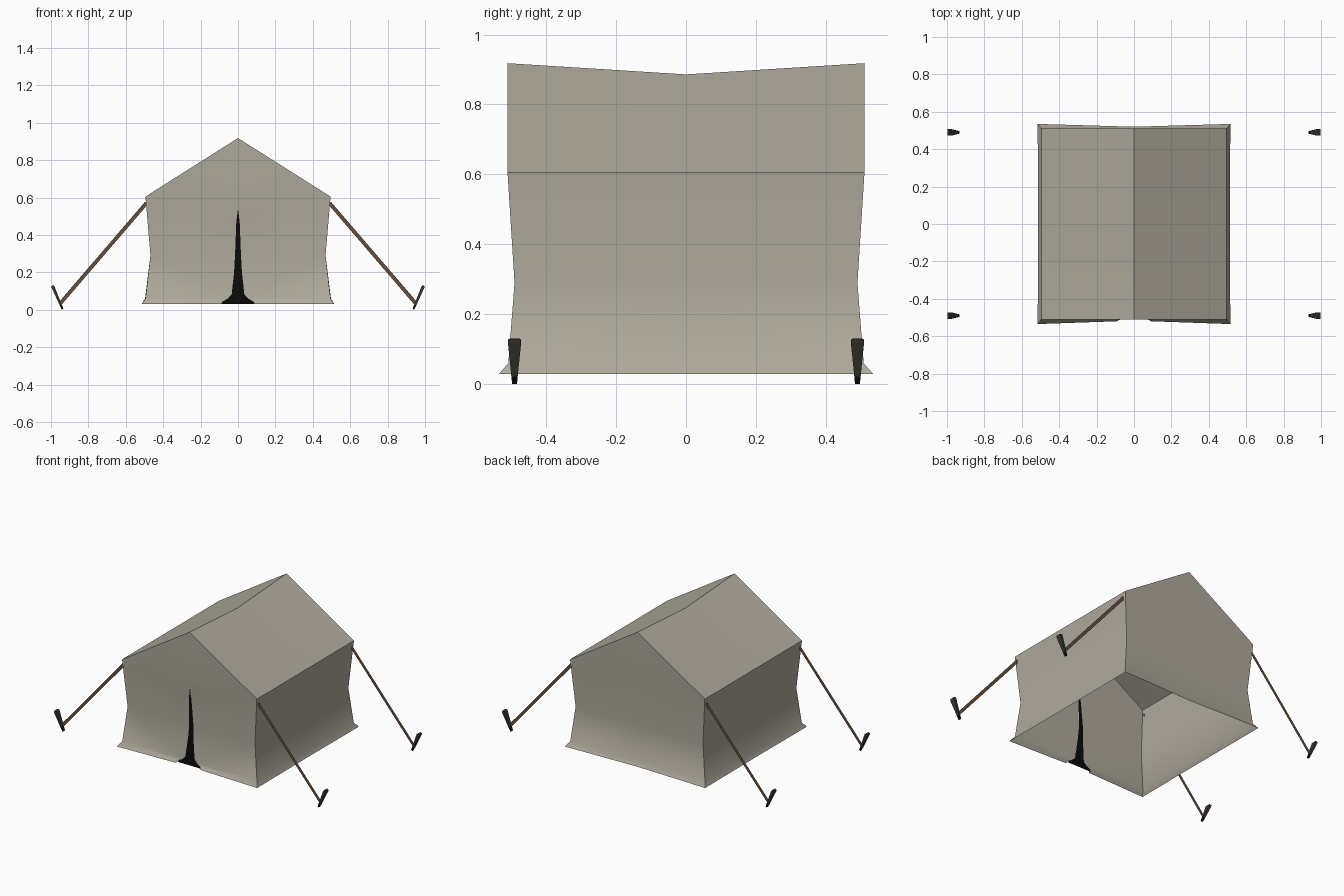
import bpy, bmesh, math
from mathutils import Vector

if "Cube" in bpy.data.objects:
    bpy.data.objects.remove(bpy.data.objects["Cube"])


def material(name, rgb):
    m = bpy.data.materials.new(name)
    m.diffuse_color = (*rgb, 1)
    m.use_nodes = True
    m.node_tree.nodes["Principled BSDF"].inputs["Base Color"].default_value = m.diffuse_color
    return m


CANVAS = material("grey beige canvas", (0.43, 0.40, 0.33))
ROPE = material("brown rope", (0.125, 0.075, 0.045))
STAKE = material("dark olive metal", (0.042, 0.042, 0.032))
BLACK = material("black", (0.003, 0.003, 0.003))


def finish(bm, name, mats, smooth=None, recalc=True):
    bmesh.ops.remove_doubles(bm, verts=bm.verts, dist=0.0005)
    if recalc:
        bmesh.ops.recalc_face_normals(bm, faces=bm.faces)
    me = bpy.data.meshes.new(name)
    bm.to_mesh(me)
    bm.free()
    ob = bpy.data.objects.new(name, me)
    bpy.context.collection.objects.link(ob)
    for m in mats:
        me.materials.append(m)
    if smooth:
        bpy.context.view_layer.objects.active = ob
        ob.select_set(True)
        bpy.ops.object.shade_smooth_by_angle(angle=math.radians(smooth))
        ob.select_set(False)
    return ob


def poly(bm, pts):
    f = bm.faces.new([bm.verts.new(p) for p in pts])
    return f


# Wall rows: z, corner x, corner y, mid-side x, mid-end y
ROWS = [(0.03, 0.515, 0.535, 0.513, 0.52), (0.06, 0.495, 0.508, 0.497, 0.506),
        (0.29, 0.468, 0.49, 0.468, 0.49), (0.605, 0.495, 0.51, 0.495, 0.51)]
RIDGE, SAG = 0.918, 0.886

# Door slit: z, half width
SLIT = [(0.03, 0.09), (0.045, 0.08), (0.06, 0.055), (0.08, 0.034), (0.2, 0.021),
        (0.29, 0.016), (0.47, 0.009), (0.54, 0.0)]


def mid_y(z):
    for a, b in zip(ROWS, ROWS[1:]):
        if z <= b[0]:
            t = (z - a[0]) / (b[0] - a[0])
            return a[4] + t * (b[4] - a[4])
    return ROWS[-1][4]


# Canvas shell: side walls, roof, back wall and split front wall
bm = bmesh.new()
for s in (-1, 1):
    for lo, hi in zip(ROWS, ROWS[1:]):
        for e in (-1, 1):
            # side wall half
            poly(bm, [(s * lo[1], e * lo[2], lo[0]), (s * lo[3], 0, lo[0]),
                      (s * hi[3], 0, hi[0]), (s * hi[1], e * hi[2], hi[0])])
        # back wall half
        poly(bm, [(s * lo[1], lo[2], lo[0]), (0, lo[4], lo[0]),
                  (0, hi[4], hi[0]), (s * hi[1], hi[2], hi[0])])
        # front wall half, following the slit edge
        edge = [(s * w, -mid_y(z), z) for z, w in SLIT if lo[0] <= z <= hi[0]]
        if hi is ROWS[-1]:
            edge.append((0, -hi[4], hi[0]))
        poly(bm, [(s * lo[1], -lo[2], lo[0])] + edge + [(s * hi[1], -hi[2], hi[0])])
    z, x, y = ROWS[-1][:3]
    for e in (-1, 1):
        # roof slope half and gable half
        poly(bm, [(s * x, e * y, z), (s * x, 0, z), (0, 0, SAG), (0, e * y, RIDGE)])
        poly(bm, [(s * x, e * y, z), (0, e * y, z), (0, e * y, RIDGE)])
finish(bm, "tent_canvas", [CANVAS], smooth=60)

# Dark door opening, set slightly back at the skirt
bm = bmesh.new()
opening = [(z, w, min(mid_y(z), 0.505) - 0.001) for z, w in SLIT]
for (z0, w0, y0), (z1, w1, y1) in zip(opening, opening[1:]):
    pts = [(-w0, -y0, z0), (w0, -y0, z0), (w1, -y1, z1)]
    if w1 > 0:
        pts.append((-w1, -y1, z1))
    poly(bm, pts)
finish(bm, "door_opening", [BLACK], recalc=False)


def guy_rope(name, s, y):
    """Flat rope strip from eave to stake."""
    a, b = Vector((s * 0.49, y, 0.57)), Vector((s * 0.947, y, 0.038))
    d = (b - a).normalized()
    n = Vector((-d.z, 0, d.x)) * 0.01
    bm = bmesh.new()
    poly(bm, [a - n, b - n, b + n, a + n] if s > 0 else [a + n, b + n, b - n, a - n])
    finish(bm, name, [ROPE], recalc=False)


def stake(name, s, y):
    """Tapered stake leaning outward, with a black tip."""
    foot, head = Vector((s * 0.938, y, 0.003)), Vector((s * 0.992, y, 0.129))
    axis = (head - foot).normalized()
    side = Vector((axis.z, 0, -axis.x))
    sections = [(0, 0.007, 0.005), (0.17, 0.009, 0.006), (0.88, 0.018, 0.008),
                (0.97, 0.018, 0.008), (1, 0.014, 0.006)]
    bm = bmesh.new()
    rings = []
    for t, w, h in sections:
        c = foot.lerp(head, t)
        rings.append([bm.verts.new(c + side * h * i + Vector((0, w * j, 0)))
                      for i, j in ((-1, -1), (1, -1), (1, 1), (-1, 1))])
    bm.faces.new(rings[0]).material_index = 1
    bm.faces.new(rings[-1])
    for k, (r0, r1) in enumerate(zip(rings, rings[1:])):
        for i in range(4):
            f = bm.faces.new([r0[i], r0[(i + 1) % 4], r1[(i + 1) % 4], r1[i]])
            f.material_index = 1 if k == 0 else 0
    finish(bm, name, [STAKE, BLACK])


# Ropes and stakes at the four corners
for s, sn in ((-1, "left"), (1, "right")):
    for y, yn in ((-0.49, "front"), (0.49, "back")):
        guy_rope(f"guy_rope_{yn}_{sn}", s, y)
        stake(f"stake_{yn}_{sn}", s, y)
